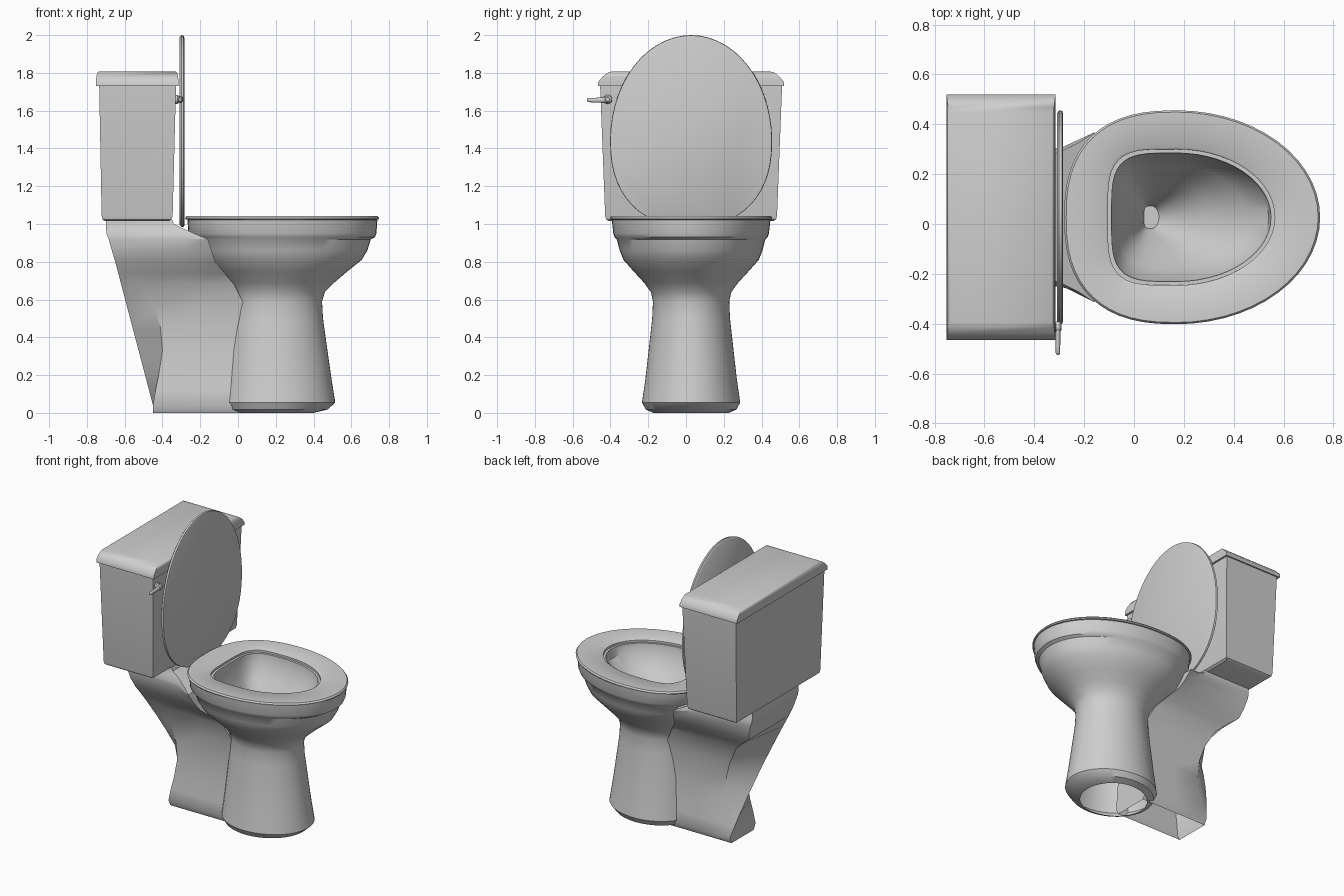
import bpy, math

C = 0.027  # y of the symmetry plane
N = 56
mat = bpy.data.materials.new("white porcelain")
mat.diffuse_color = (0.62, 0.62, 0.62, 1)


def egg(xb, xm, xf, b, n, z):
    """Egg outline: elliptical front, squarer superelliptical back."""
    pts = []
    for i in range(N):
        t = 2 * math.pi * i / N
        c, s = math.cos(t), math.sin(t)
        if c >= 0:
            x, y = xm + (xf - xm) * c, b * s
        else:
            x = xm - (xm - xb) * abs(c) ** (2 / n)
            y = math.copysign(b * abs(s) ** (2 / n), s)
        pts.append((x, C + y, z))
    return pts


def rect(x0, x1, h, z):
    return [(x0, C - h, z), (x1, C - h, z), (x1, C + h, z), (x0, C + h, z)]


def loft(name, rings, bottom=True, top=True, cyclic=False, angle=35):
    """Skin a stack of equal rings into a smooth-shaded mesh."""
    n, k = len(rings[0]), len(rings)
    verts = [p for r in rings for p in r]
    faces = []
    for j in range(k if cyclic else k - 1):
        a, b = j * n, (j + 1) % k * n
        for i in range(n):
            m = (i + 1) % n
            faces.append((a + i, a + m, b + m, b + i))
    if not cyclic:
        if bottom:
            faces.append(tuple(reversed(range(n))))
        if top:
            faces.append(tuple(range((k - 1) * n, k * n)))
    me = bpy.data.meshes.new(name)
    me.from_pydata(verts, [], faces)
    me.update()
    me.materials.append(mat)
    ob = bpy.data.objects.new(name, me)
    bpy.context.collection.objects.link(ob)
    bpy.ops.object.select_all(action='DESELECT')
    ob.select_set(True)
    bpy.context.view_layer.objects.active = ob
    bpy.ops.object.shade_smooth_by_angle(angle=math.radians(angle))
    return ob


# Bowl and pedestal: up the outside, over the rim, down the basin
bowl = [
    (-.03, .2, .40, .20, 2, 0), (-.07, .2, .475, .24, 2, .018),
    (-.09, .2, .515, .26, 2, .055), (-.075, .2, .495, .242, 2, .18),
    (-.06, .2, .475, .226, 2, .32), (-.04, .2, .45, .206, 2, .5),
    (-.035, .2, .445, .202, 2, .59), (-.05, .2, .46, .213, 2, .64),
    (-.09, .2, .51, .25, 2, .69), (-.15, .19, .58, .305, 2.1, .75),
    (-.205, .18, .655, .358, 2.2, .81), (-.225, .17, .685, .378, 2.3, .86),
    (-.24, .17, .703, .393, 2.4, .918), (-.25, .17, .725, .405, 2.4, .93),
    (-.262, .17, .733, .412, 2.5, .95), (-.268, .17, .738, .42, 2.5, 1.022),
    (-.09, .17, .55, .258, 4, 1.022), (-.088, .17, .54, .253, 4, .96),
    (-.06, .17, .45, .205, 3.6, .87), (-.02, .15, .30, .135, 3.5, .76),
    (.035, .07, .13, .055, 4, .63), (.04, .07, .10, .045, 4, .60)]
loft("bowl", [egg(*r) for r in bowl], bottom=False)

# Seat ring
seat = [(-.265, .17, .733, .417, 2.5, 1.022), (-.278, .17, .745, .427, 2.5, 1.025),
        (-.28, .17, .747, .429, 2.5, 1.032), (-.272, .17, .739, .422, 2.5, 1.042),
        (-.115, .17, .575, .281, 4, 1.042), (-.105, .17, .565, .273, 4, 1.036),
        (-.105, .17, .565, .273, 4, 1.022)]
loft("seat", [egg(*r) for r in seat], cyclic=True, angle=50)

# Raised seat cover: the same egg stood upright
cover = [(.99, 1.44, 1.985, .415, 2.3, .284), (.985, 1.44, 1.998, .427, 2.3, .288),
         (.985, 1.44, 2.0, .429, 2.3, .300), (.995, 1.44, 1.988, .417, 2.3, .309)]
loft("seat_cover", [[(-w, y, u) for u, y, w in egg(*r)] for r in cover], angle=50)

# Rear trapway body: z, corner x, back w, middle x, middle w, front x, front w
trap = [
    (0, -.45, .12, -.2, .12, .05, .12), (.04, -.45, .14, -.2, .14, .05, .14),
    (.12, -.437, .133, -.2, .133, .05, .133), (.2, -.42, .125, -.2, .125, .05, .125),
    (.33, -.40, .115, -.2, .115, .05, .115), (.45, -.41, .118, -.2, .118, .05, .118),
    (.56, -.445, .13, -.2, .13, .04, .13), (.68, -.51, .155, -.22, .16, -.02, .16),
    (.74, -.575, .18, -.25, .20, -.07, .21), (.80, -.65, .215, -.27, .24, -.12, .27),
    (.86, -.668, .24, -.28, .265, -.14, .31), (.92, -.685, .25, -.28, .28, -.16, .34),
    (.945, -.695, .25, -.29, .28, -.22, .30), (.98, -.70, .25, -.34, .26, -.30, .26),
    (1.0, -.70, .25, -.37, .25, -.34, .25), (1.025, -.70, .25, -.37, .25, -.35, .25)]
rings = []
for z, xc, w, xm, wm, xf, wf in trap:
    # diagonal ridge across the hollow back
    if z <= .8:
        f = max(0, min(1, (z - .04) / .76))
        xr, yr = -.45 - .20 * f, (1 - 2 * f) * (.14 + .075 * f)
        if z == 0:
            yr = .119
        elif z == .04:
            yr = .139
        elif z == .8:
            yr = -.214
    else:
        xr, yr = xc, -w + .001
    rings.append([(xr, C + yr, z), (xc, C - w, z), (xm, C - wm, z), (xf, C - wf, z),
                  (xf, C + wf, z), (xm, C + wm, z), (xc, C + w, z)])
loft("trapway_body", rings, bottom=False, angle=32)

# Tank and its lid
loft("tank", [rect(-.705, -.365, .435, 1.015), rect(-.718, -.352, .45, 1.025),
              rect(-.722, -.346, .455, 1.045), rect(-.735, -.328, .482, 1.74)])
loft("tank_lid", [rect(-.752, -.315, .492, 1.73), rect(-.752, -.315, .492, 1.752),
                  rect(-.750, -.317, .468, 1.780), rect(-.745, -.322, .443, 1.800),
                  rect(-.735, -.332, .418, 1.808)], angle=45)


# Flush handle: round pivot and tapered lever
def circle(axis, at, u, v, r, ru=None, k=16):
    pts = []
    for i in range(k):
        t = 2 * math.pi * i / k
        a, b = u + (ru or r) * math.cos(t), v + r * math.sin(t)
        pts.append((at, a, b) if axis == 'x' else (b, at, a))
    return pts


loft("handle_pivot", [circle('x', x, -.415, 1.66, r) for x, r in
                      ((-.345, .024), (-.32, .024), (-.312, .017), (-.297, .017), (-.291, .011))])
loft("handle_lever", [circle('y', y, z, -.305, r, ru) for y, z, r, ru in
                      ((-.525, 1.657, .004, .006), (-.518, 1.657, .009, .011),
                       (-.49, 1.655, .009, .012), (-.44, 1.657, .010, .014),
                       (-.40, 1.66, .013, .019), (-.392, 1.66, .008, .012))], angle=60)
